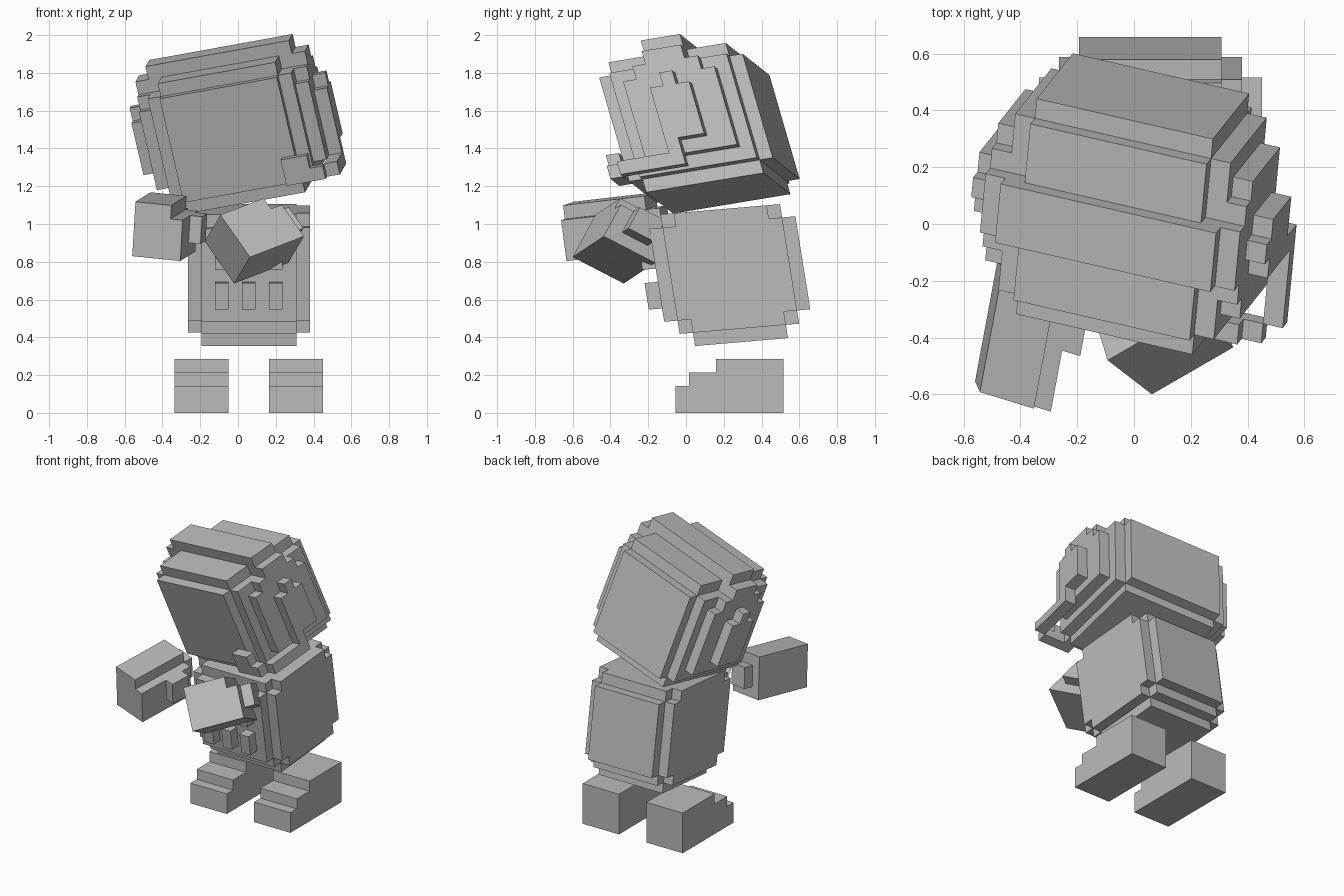
import bpy, bmesh, math
from mathutils import Vector

if "Cube" in bpy.data.objects:
    bpy.data.objects.remove(bpy.data.objects["Cube"])

grey = bpy.data.materials.new("plain_grey")
grey.diffuse_color = (0.5, 0.5, 0.5, 1)
grey.use_nodes = True
grey.node_tree.nodes["Principled BSDF"].inputs["Base Color"].default_value = grey.diffuse_color


def blocks(name, boxes, origin, u, v, w):
    """Join boxes (u0,u1,v0,v1,w0,w1) into one stepped shell on the axes u, v, w."""
    cells = set()
    for u0, u1, v0, v1, w0, w1 in boxes:
        for i in range(round(u1 - u0)):
            for j in range(round(v1 - v0)):
                for k in range(round(w1 - w0)):
                    cells.add((u0 + i, v0 + j, w0 + k))
    origin, u, v, w = map(Vector, (origin, u, v, w))
    bm = bmesh.new()
    verts = {}

    def vert(p):
        if p not in verts:
            verts[p] = bm.verts.new(origin + u * p[0] + v * p[1] + w * p[2])
        return verts[p]

    for c in sorted(cells):
        for axis in range(3):
            a, b = (axis + 1) % 3, (axis + 2) % 3
            for side in (0, 1):
                n = list(c)
                n[axis] += 1 if side else -1
                if tuple(n) in cells:
                    continue
                ring = []
                for da, db in ((0, 0), (1, 0), (1, 1), (0, 1)):
                    p = list(c)
                    p[axis] += side
                    p[a] += da
                    p[b] += db
                    ring.append(vert(tuple(p)))
                bm.faces.new(ring if side else ring[::-1])
    bmesh.ops.dissolve_limit(bm, angle_limit=math.radians(1),
                             verts=bm.verts[:], edges=bm.edges[:])
    mesh = bpy.data.meshes.new(name)
    bm.to_mesh(mesh)
    bm.free()
    mesh.materials.append(grey)
    ob = bpy.data.objects.new(name, mesh)
    bpy.context.collection.objects.link(ob)
    return ob


def sym(a, b, lo, hi):
    """Box centred in u and v."""
    return (-a, a, -b, b, lo, hi)


# Boots: stepped toe, one per side
S = 0.0713
for side, x in (("left", -0.335), ("right", 0.165)):
    blocks(side + "_boot", [(0, 4, 0, 8, 0, 2), (0, 4, 1, 8, 2, 3), (0, 4, 3, 8, 3, 4)],
           (x, -0.055, 0), (S, 0, 0), (0, S, 0), (0, 0, S))

# Torso: stepped barrel leaning forward, with two rows of chest buttons
torso = [(1, 8, 0, 7, 0, 1), (1, 8, -1, 8, 1, 10), (0, 9, 0, 7, 1, 10),
         (0, 9, -1, 8, 2, 9), (1, 8, -2, 9, 2, 9)]
for i in (2, 4, 6):
    for k in (3, 6):
        torso.append((i, i + 1, -3, -2, k, k + 2))
blocks("torso", torso, (-0.265, 0.048, 0.354),
       (0.0717, 0, 0), (0, 0.0703, 0.0060), (0, -0.0113, 0.0703))

# Helmet: rounded stack of shells, top ridge and ear covers
helmet = [sym(4.5, 5.5, -4, 4), sym(4.5, 4.5, -5, 5), sym(5.5, 4.5, -4, 4),
          sym(5.5, 1.5, -4, 6), sym(6.5, 3.5, -3, 3), sym(6.5, 2.5, -3, 4),
          sym(6.5, 1.5, -3, 5), sym(7.5, 1.5, -2, 2), sym(7.5, 0.5, -2, 3)]
# Microphone boom on the right side
helmet += [(6.5, 7.5, -1.5, -0.5, -4, -2), (6.5, 7.5, -5.5, -0.5, -4, -3),
           (5.5, 6.5, -6.5, -5.5, -4, -3), (3.5, 5.5, -6.5, -5.5, -4, -2)]
blocks("helmet", helmet, (-0.005, 0.071, 1.507),
       (0.0690, -0.0158, 0.0125), (0.0066, 0.0690, 0.0114), (-0.0159, -0.0200, 0.0688))

# Left glove: reaching forward, ledge along the inner top edge, wrist behind
blocks("left_glove", [(0, 3, 0, 6, 0, 4), (3, 4, 0, 6, 0, 3), (4, 5, 3, 5, 1, 3),
                      (1, 3, 6, 7, 1, 3)],
       (-0.56, -0.555, 0.83),
       (0.0635, -0.0195, -0.0065), (0.0133, 0.0717, 0.0083), (0.0043, -0.0093, 0.0720))

# Right glove: held across the chest, wrist behind
blocks("right_glove", [(0, 4, 0, 4, 0, 4), (0, 3, 0, 4, 4, 5), (1, 3, 1, 3, 5, 6)],
       (0.063, -0.60, 0.825),
       (-0.0390, 0.0300, 0.0558), (-0.0208, 0.0675, -0.0350), (0.0572, 0.0330, 0.0220))
